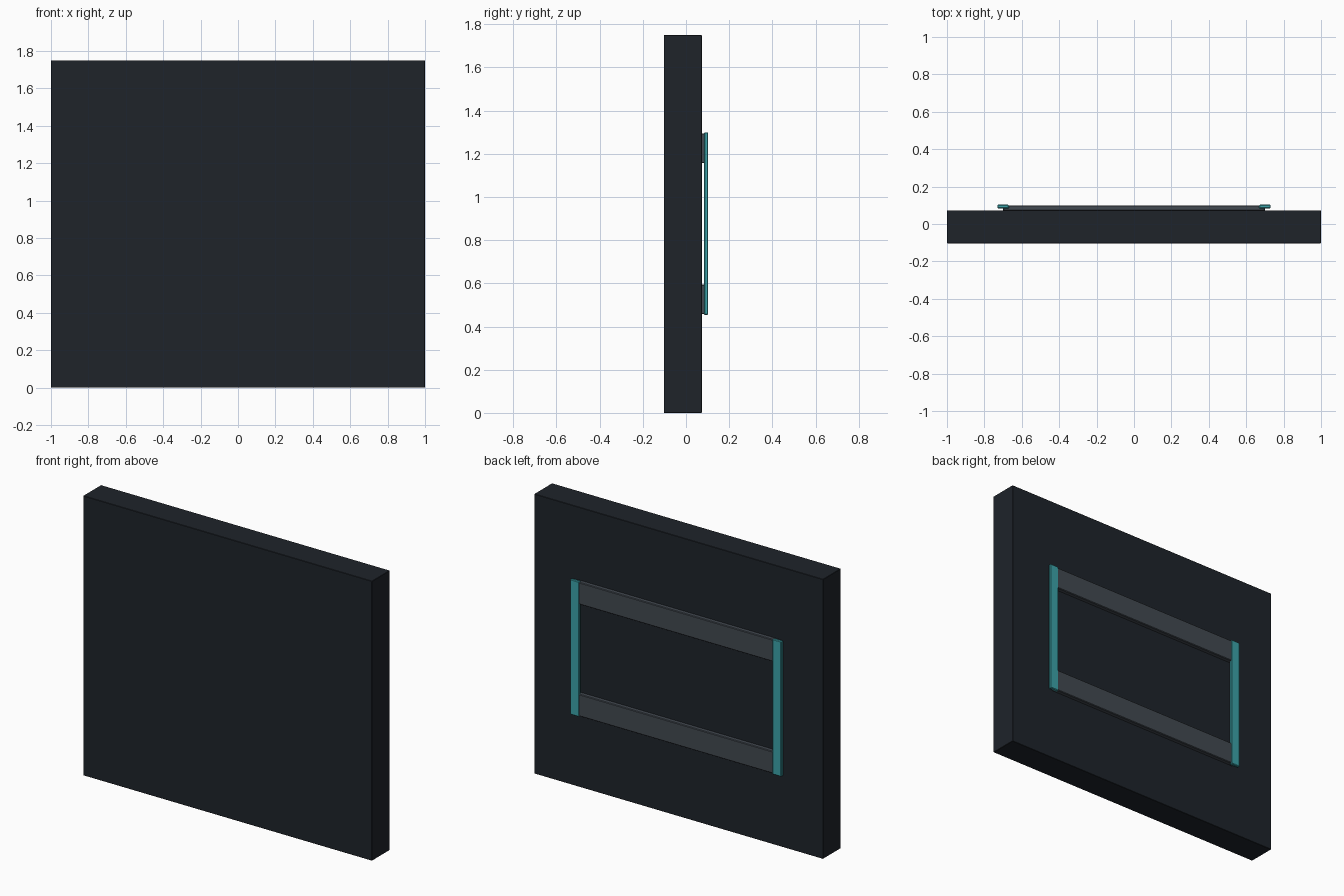
import bpy

if "Cube" in bpy.data.objects:
    bpy.data.objects.remove(bpy.data.objects["Cube"])


def material(name, rgb):
    m = bpy.data.materials.new(name)
    m.diffuse_color = (*rgb, 1)
    m.use_nodes = True
    m.node_tree.nodes["Principled BSDF"].inputs["Base Color"].default_value = m.diffuse_color
    return m


def box(name, lo, hi, mat, bevel=0):
    """Box between two corners, with an optional small chamfer."""
    bpy.ops.mesh.primitive_cube_add(size=1, location=[(a + b) / 2 for a, b in zip(lo, hi)])
    ob = bpy.context.object
    ob.name = name
    ob.scale = [b - a for a, b in zip(lo, hi)]
    bpy.ops.object.transform_apply(location=False, rotation=False, scale=True)
    ob.data.materials.append(mat)
    if bevel:
        mod = ob.modifiers.new("edge_chamfer", 'BEVEL')
        mod.width = bevel
        mod.segments = 1
    return ob


dark = material("dark_panel", (0.013, 0.017, 0.023))
grey = material("slate_rail", (0.055, 0.067, 0.082))
teal = material("teal_trim", (0.045, 0.37, 0.40))

# Main slab
box("wall_panel", (-1, -0.103, 0), (1, 0.073, 1.75), dark, 0.002)

# Horizontal rails on the back
for name, z in (("lower_rail", 0.457), ("upper_rail", 1.157)):
    box(name, (-0.70, 0.07, z), (0.70, 0.1, z + 0.138), grey, 0.004)

# Vertical teal strips over the rail ends, standing off the slab
for name, x in (("left_strip", -0.70), ("right_strip", 0.70)):
    box(name, (x - 0.031, 0.083, 0.453), (x + 0.031, 0.103, 1.3), teal, 0.004)
